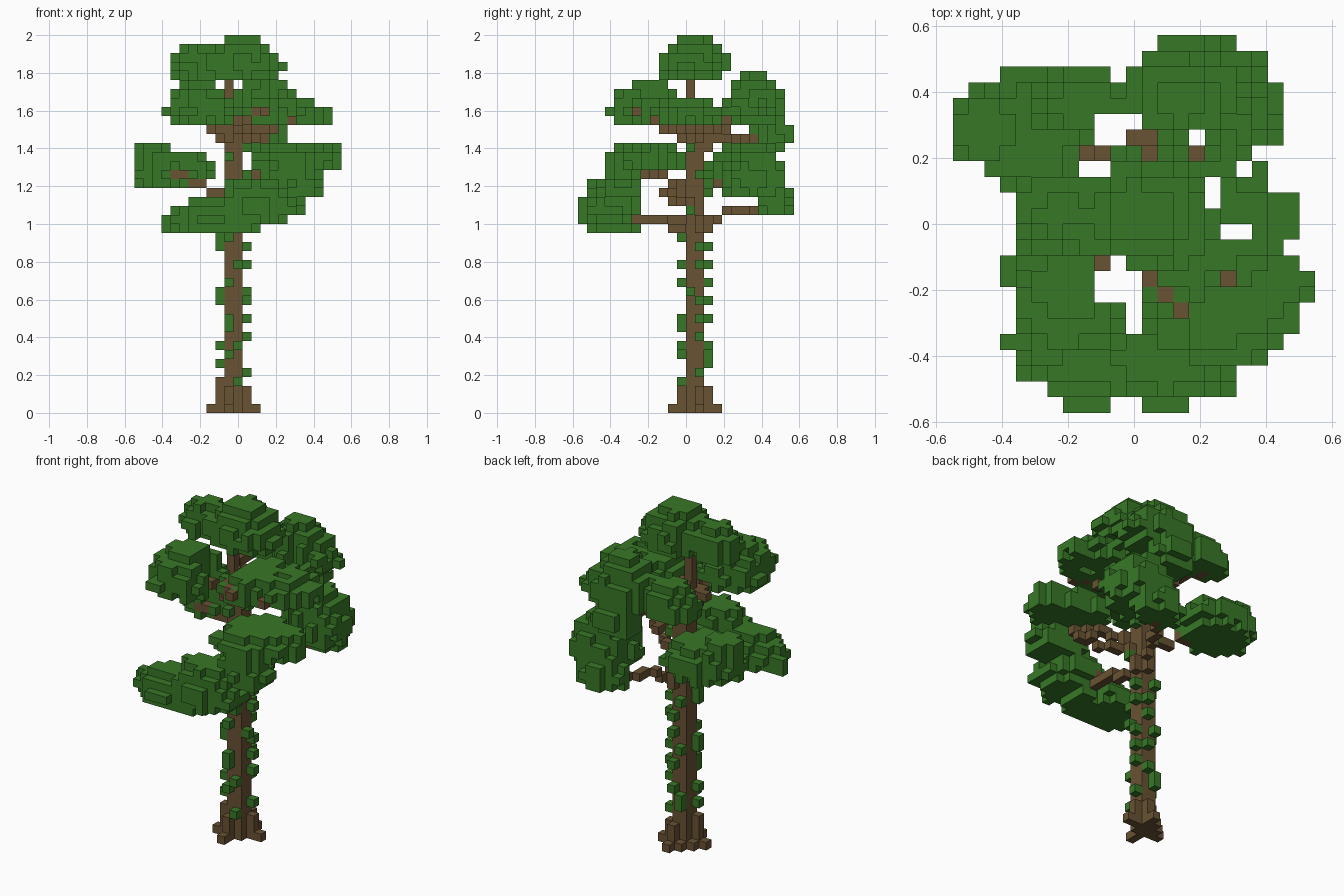
import bpy
import math
import random
from mathutils import Vector

random.seed(4)
cube = bpy.data.objects.get("Cube")
if cube:
    bpy.data.objects.remove(cube)

V = 1 / 21                      # block size
NX, NY, NZ = 23, 24, 42         # blocks along each axis
taken = {}                      # block -> part name


def material(name, rgb):
    m = bpy.data.materials.new(name)
    m.use_nodes = True
    m.diffuse_color = (*rgb, 1)
    m.node_tree.nodes["Principled BSDF"].inputs["Base Color"].default_value = (*rgb, 1)
    return m


bark = material("bark brown", (0.14, 0.084, 0.033))
leaf = material("leaf green", (0.039, 0.187, 0.02))
parts = {}                      # part name -> material


def put(part, mat, cell):
    i, j, k = cell
    if 0 <= i < NX and 0 <= j < NY and 0 <= k < NZ and cell not in taken:
        taken[cell] = part
        parts[part] = mat


def cell_at(p):
    return (math.floor(p[0] / V + NX / 2), math.floor(p[1] / V + NY / 2), math.floor(p[2] / V))


# Trunk: two by two blocks, single column near the top
for k in range(38):
    for i in (10, 11):
        for j in (12, 13):
            if k < 33 or (i, j) == (10, 12):
                put("trunk", bark, (i, j, k))

# Roots: cross of blocks that gets shorter outwards
for i, j, h in ((9, 12, 4), (9, 13, 1), (12, 13, 3), (10, 11, 3), (11, 14, 3),
                (10, 14, 1), (8, 12, 1), (13, 13, 1), (10, 10, 1), (11, 15, 1)):
    for k in range(h):
        put("roots", bark, (i, j, k))

# Flares where the branches leave the trunk
for k, cells in ((20, ((10, 11), (12, 13), (11, 14))), (21, ((10, 11), (12, 13), (11, 14), (10, 10))),
                 (29, ((11, 14),)), (30, ((9, 12), (12, 13), (10, 11), (11, 14))),
                 (31, ((9, 12), (8, 12), (12, 12), (13, 13), (10, 11), (11, 14), (11, 15)))):
    for i, j in cells:
        put("trunk_flares", bark, (i, j, k))


# Branches: stepped lines of blocks
def branch(name, *points):
    for a, b in zip(points, points[1:]):
        a, b = Vector(a), Vector(b)
        n = max(1, round((b - a).length / V))
        for s in range(n + 1):
            put(name, bark, cell_at(a.lerp(b, s / n)))


branch("front_low_branch", (.04, -.03, .98), (.06, -.26, 1.03), (.06, -.27, 1.09))
branch("back_low_branch", (.01, .12, .98), (.06, .2, 1.06), (.1, .33, 1.08), (.19, .4, 1.08))
branch("back_right_branch", (-.1, .1, 1.17), (-.19, .16, 1.21), (-.33, .12, 1.26))
branch("front_left_branch", (.04, -.02, 1.17), (.1, -.1, 1.26), (.22, -.22, 1.26))
branch("front_left_low_branch", (.05, .02, 1.1), (.3, -.12, 1.17))
branch("front_right_high_branch", (-.1, -.02, 1.5), (-.1, -.12, 1.55), (-.17, -.18, 1.55))
branch("back_high_branch", (.02, .16, 1.46), (0, .26, 1.46), (.05, .26, 1.46), (.12, .37, 1.47))
branch("back_right_high_branch", (-.06, .16, 1.5), (-.15, .26, 1.54), (-.2, .35, 1.55))
branch("left_high_branch", (.0, -.12, 1.5), (.05, -.17, 1.59), (.15, -.25, 1.59))
branch("left_outer_branch", (.07, .02, 1.5), (.17, -.05, 1.5), (.27, -.17, 1.55))
branch("back_left_high_branch", (.07, .12, 1.5), (.19, .21, 1.55))
branch("top_branch", (-.03, .02, 1.78), (-.1, -.02, 1.78))

# Open shafts through the canopy, as first and last column in x and y
gaps = ((9, 11, 17, 18), (8, 9, 15, 16), (15, 15, 16, 17), (16, 16, 13, 14), (17, 18, 11, 11),
        (9, 10, 7, 9), (11, 11, 5, 8), (12, 12, 17, 17), (12, 12, 8, 8))


def in_gap(i, j):
    return any(a <= i <= b and c <= j <= d for a, b, c, d in gaps)


# Leaf clumps: lumpy stepped domes with rounded undersides
def clump(name, cx, cy, rx, ry, z0, z1, top=.4):
    for i in range(NX):
        for j in range(NY):
            if in_gap(i, j):
                continue
            x, y = (i + .5 - NX / 2) * V, (j + .5 - NY / 2) * V
            d = math.hypot((x - cx) / rx, (y - cy) / ry) / random.uniform(.88, 1.08)
            for k in range(round(z0 / V), round(z1 / V)):
                t = ((k + .5) * V - z0) / (z1 - z0)
                r = .7 + 1.2 * t if t < .25 else 1 - (1 - top) * ((t - .25) / .75) ** 1.6
                if d < r * random.uniform(.93, 1.06):
                    put(name, leaf, (i, j, k))


clump("crown_leaves", .02, .03, .24, .2, 1.76, 2.0, .3)
clump("crown_side_leaves", -.24, .03, .13, .13, 1.76, 1.95, .35)
clump("front_right_high_leaves", -.19, -.2, .21, .22, 1.525, 1.76)
clump("back_high_leaves", .14, .37, .23, .18, 1.525, 1.81, .25)
clump("back_high_lower_leaves", .12, .46, .13, .12, 1.38, 1.62)
clump("back_right_high_leaves", -.16, .37, .17, .13, 1.525, 1.71)
clump("left_high_leaves", .25, .01, .25, .2, 1.525, 1.67, .55)
clump("left_high_front_leaves", .14, -.14, .14, .12, 1.525, 1.67, .5)
clump("back_right_leaves", -.33, .29, .22, .2, 1.19, 1.38, .65)
clump("back_right_outer_leaves", -.45, .29, .1, .13, 1.19, 1.43, .8)
clump("front_left_leaves", .27, -.22, .22, .25, 1.285, 1.43, .5)
clump("front_left_lower_leaves", .28, -.33, .17, .12, 1.14, 1.33, .6)
clump("front_left_outer_leaves", .43, -.19, .12, .09, 1.285, 1.43, .8)
clump("back_low_leaves", .27, .36, .19, .18, 1.14, 1.43, .5)
clump("back_low_outer_leaves", .22, .47, .16, .11, 1.05, 1.24, .6)
clump("front_low_leaves", -.1, -.4, .31, .16, .95, 1.14)
clump("front_low_left_leaves", .1, -.4, .22, .17, 1.0, 1.24, .5)

# Vine blocks climbing the sides of the trunk
vines = (
    (9, 12, (5, 7, 12, 13, 18, 19)),
    (12, 13, (4, 8, 10, 12, 16, 18, 26)),
    (10, 11, (6, 9, 10, 14, 19, 28)),
    (11, 11, (3, 7, 16, 24)),
    (10, 14, (5, 6, 12, 18, 24)),
    (11, 14, (7, 10, 14, 16)),
    (12, 12, (13, 22, 29)),
)
for i, j, heights in vines:
    for k in heights:
        put("vine_blocks", leaf, (i, j, k))

# Outer faces of the blocks, one mesh per part
sides = []
for axis in range(3):
    for sign in (0, 1):
        step = [0, 0, 0]
        step[axis] = 2 * sign - 1
        ring = []
        for a, b in ((0, 0), (1, 0), (1, 1), (0, 1)):
            c = [0, 0, 0]
            c[axis], c[(axis + 1) % 3], c[(axis + 2) % 3] = sign, a, b
            ring.append(c)
        sides.append((step, ring if sign else ring[::-1]))

for name, mat in parts.items():
    verts, faces = {}, []
    for cell, part in taken.items():
        if part != name:
            continue
        for step, ring in sides:
            if tuple(p + q for p, q in zip(cell, step)) in taken:
                continue
            corners = [tuple(p + q for p, q in zip(cell, c)) for c in ring]
            faces.append([verts.setdefault(c, len(verts)) for c in corners])
    mesh = bpy.data.meshes.new(name)
    mesh.from_pydata([((x - NX / 2) * V, (y - NY / 2) * V, z * V) for x, y, z in verts], [], faces)
    mesh.materials.append(mat)
    bpy.context.collection.objects.link(bpy.data.objects.new(name, mesh))
